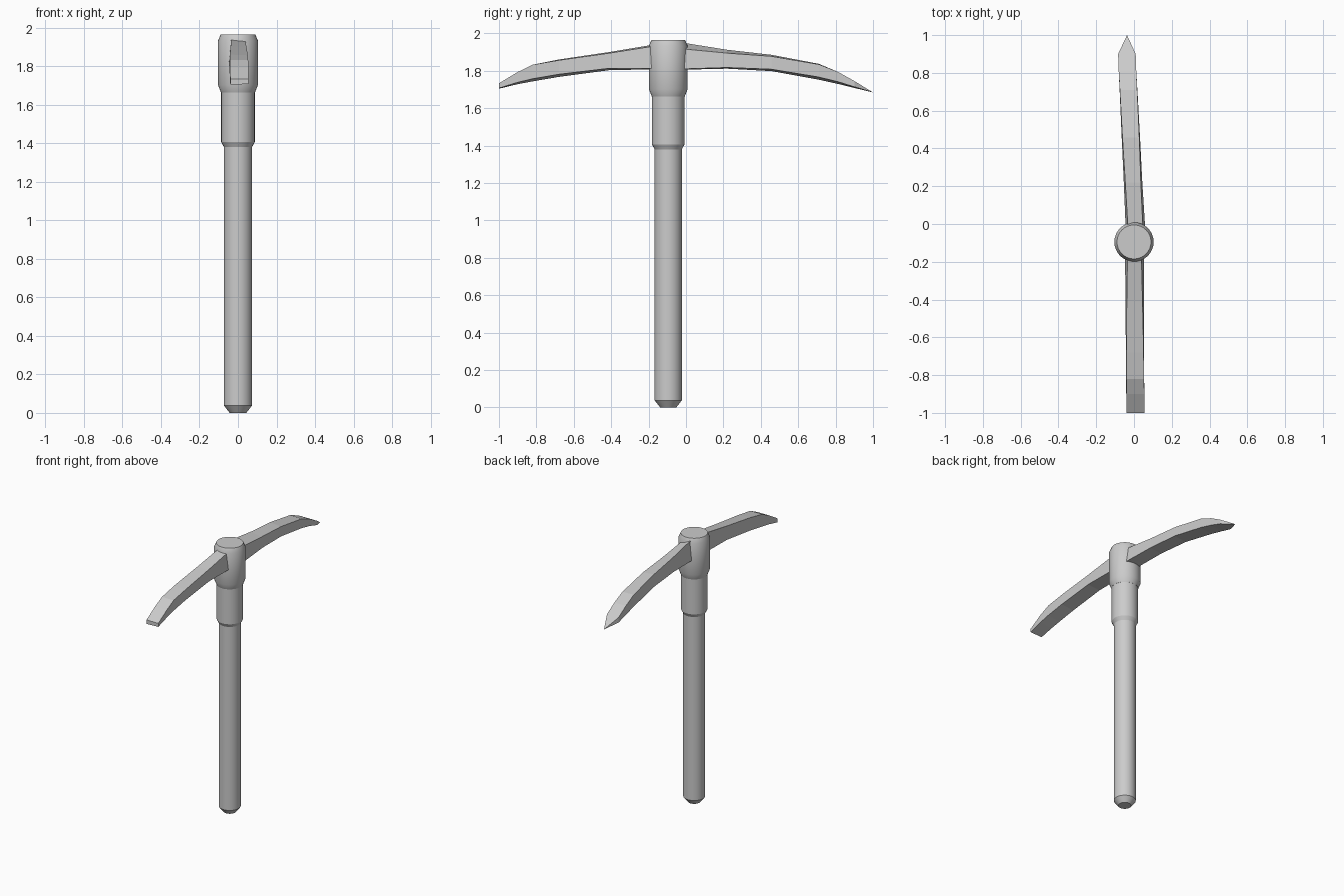
import bpy, bmesh, math

CY = -0.095  # shaft axis position along y


def finish(name, bm):
    bmesh.ops.remove_doubles(bm, verts=bm.verts, dist=0.0005)
    bmesh.ops.recalc_face_normals(bm, faces=bm.faces)
    mesh = bpy.data.meshes.new(name)
    bm.to_mesh(mesh)
    bm.free()
    ob = bpy.data.objects.new(name, mesh)
    bpy.context.collection.objects.link(ob)
    return ob


def skin(bm, rings):
    """Join closed rings of points into a capped tube."""
    rings = [[bm.verts.new(p) for p in r] for r in rings]
    n = len(rings[0])
    for a, b in zip(rings, rings[1:]):
        for i in range(n):
            j = (i + 1) % n
            bm.faces.new((a[i], a[j], b[j], b[i]))
    bm.faces.new(rings[0])
    bm.faces.new(rings[-1])


def turned(name, profile, sides=32):
    bm = bmesh.new()
    skin(bm, [[(r * math.cos(2 * math.pi * i / sides),
                CY + r * math.sin(2 * math.pi * i / sides), z)
               for i in range(sides)] for r, z in profile])
    ob = finish(name, bm)
    bpy.ops.object.select_all(action='DESELECT')
    bpy.context.view_layer.objects.active = ob
    ob.select_set(True)
    bpy.ops.object.shade_smooth_by_angle(angle=math.radians(25))


def arm(name, stations):
    """Station: y, left x, right x, top z, bottom z, top inset, top tilt, bottom tilt."""
    bm = bmesh.new()
    skin(bm, [[(xl, y, zb), (xr, y, zb + tb),
               (xr - inset, y, zt - tt), (xl + inset, y, zt)]
              for y, xl, xr, zt, zb, inset, tt, tb in stations])
    finish(name, bm)


# Shaft, collar and head socket
turned("handle", [(0.043, 0), (0.073, 0.038), (0.073, 1.42)])
turned("collar", [(0.073, 1.38), (0.087, 1.406), (0.087, 1.68)])
turned("head_socket", [(0.088, 1.662), (0.104, 1.702), (0.104, 1.932), (0.09, 1.964)])

# Flat chisel arm toward the front
arm("chisel_blade", [
    (-0.10, -0.047, 0.052, 1.95, 1.80, 0.012, 0.008, 0.008),
    (-0.20, -0.047, 0.052, 1.935, 1.807, 0.012, 0.008, 0.005),
    (-0.41, -0.045, 0.052, 1.90, 1.803, 0.007, 0.006, 0.010),
    (-0.68, -0.043, 0.053, 1.86, 1.767, 0.002, 0.004, 0.014),
    (-0.82, -0.042, 0.054, 1.832, 1.743, 0.001, 0.0, 0.014),
    (-0.90, -0.041, 0.055, 1.793, 1.728, 0.0, 0.0, 0.010),
    (-1.00, -0.040, 0.055, 1.733, 1.704, 0.0, 0.0, 0.003),
])

# Pointed arm toward the back
arm("pick_spike", [
    (-0.09, -0.045, 0.060, 1.965, 1.80, 0.012, 0.035, 0.006),
    (0.00, -0.045, 0.058, 1.947, 1.806, 0.012, 0.032, 0.004),
    (0.22, -0.054, 0.044, 1.912, 1.811, 0.008, 0.018, 0.006),
    (0.457, -0.065, 0.032, 1.885, 1.798, 0.004, 0.008, 0.010),
    (0.71, -0.076, 0.018, 1.837, 1.752, 0.001, 0.003, 0.014),
    (0.81, -0.081, 0.012, 1.795, 1.730, 0.0, 0.0, 0.012),
    (0.90, -0.084, 0.009, 1.745, 1.708, 0.0, 0.0, 0.006),
    (1.00, -0.037, -0.037, 1.684, 1.684, 0.0, 0.0, 0.0),
])
